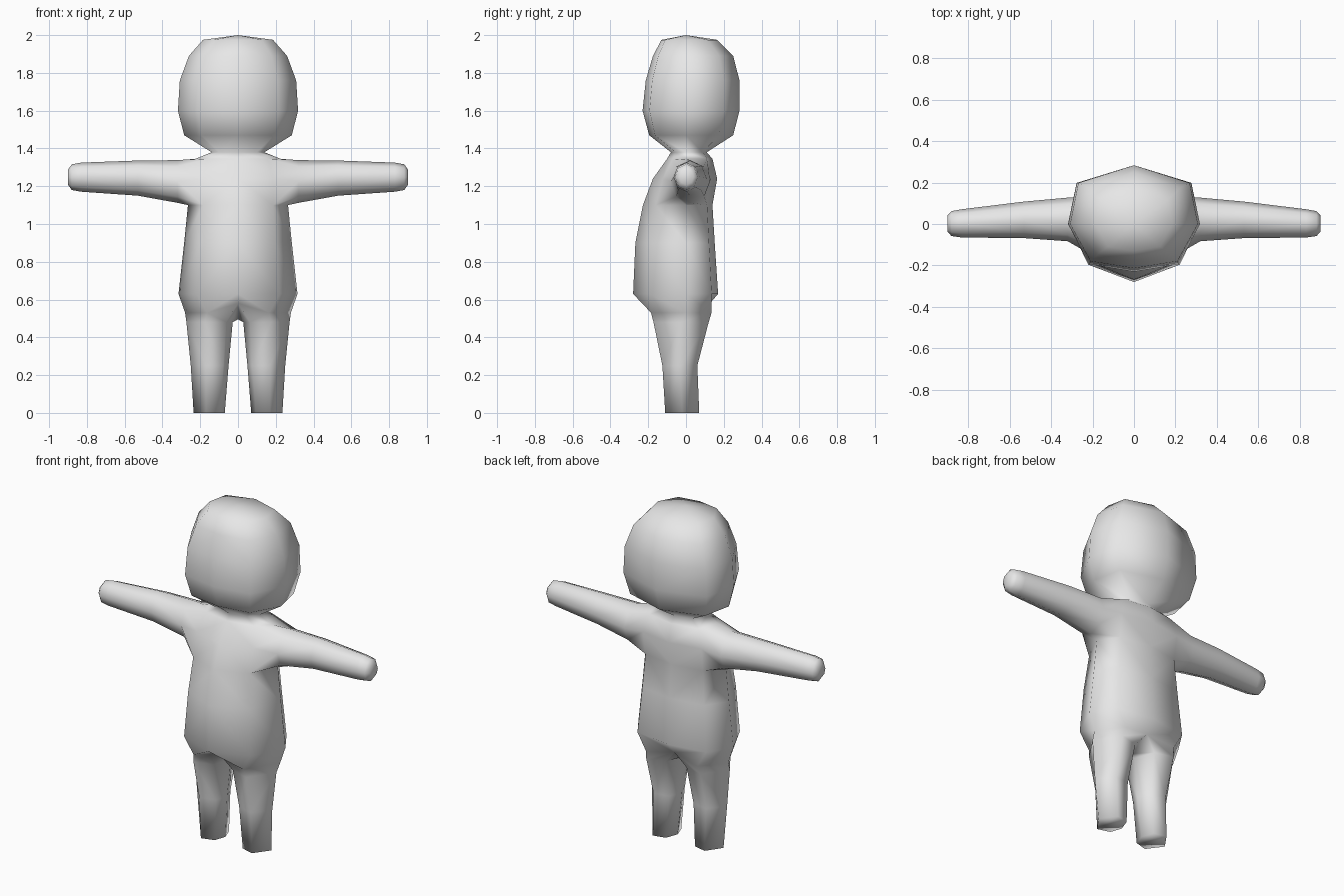
import bpy, bmesh
from math import sin, cos, pi

cube = bpy.data.objects.get("Cube")
if cube:
    bpy.data.objects.remove(cube, do_unlink=True)

skin = bpy.data.materials.new("plain grey")
skin.use_nodes = True
grey = (0.8, 0.8, 0.8, 1)
skin.diffuse_color = grey
skin.node_tree.nodes["Principled BSDF"].inputs["Base Color"].default_value = grey

bm = bmesh.new()


def add(points):
    return [bm.verts.new(p) for p in points]


def half_ring(z, w, front, back, fc, bc):
    """Left half of an eight-sided ring, from back to front.
    fc and bc place the front and back corners as shares of the extents."""
    return add([(0, back, z), (w * bc[0], back * bc[1], z), (w, 0.0, z),
                (w * fc[0], front * fc[1], z), (0, front, z)])


def bridge(a, b, closed=False, skip=()):
    n = len(a)
    for i in range(n if closed else n - 1):
        if i not in skip:
            j = (i + 1) % n
            bm.faces.new((a[i], a[j], b[j], b[i]))


# Torso: hips up to the neck; the side faces stay open for the arm
torso = [half_ring(*r, (0.7, 0.7), (0.72, 0.8)) for r in (
    (0.63, 0.315, -0.28, 0.17),
    (0.90, 0.285, -0.268, 0.152),
    (1.10, 0.265, -0.228, 0.14),
    (1.24, 0.27, -0.175, 0.165),
    (1.345, 0.225, -0.10, 0.14),
    (1.38, 0.14, -0.08, 0.11))]
for k in range(len(torso) - 1):
    bridge(torso[k], torso[k + 1], skip=(1, 2) if k in (2, 3) else ())

# Head: continues from the neck and closes at the crown
head = [torso[-1]] + [half_ring(*r, (0.68, 0.84), (0.87, 0.7)) for r in (
    (1.47, 0.285, -0.195, 0.25),
    (1.60, 0.318, -0.23, 0.283),
    (1.76, 0.308, -0.213, 0.283),
    (1.89, 0.26, -0.175, 0.25),
    (1.975, 0.185, -0.13, 0.165))]
for a, b in zip(head, head[1:]):
    bridge(a, b)
crown = bm.verts.new((0, 0, 2))
for a, b in zip(head[-1], head[-1][1:]):
    bm.faces.new((a, b, crown))

# Arm: grows from the opening in the torso side
low, mid, high = torso[2:5]
bm.verts.remove(mid[2])
arm = [low[2], low[3], mid[3], high[3], high[2], high[1], mid[1], low[1]]
for x, z, rz, y, ry in ((0.32, 1.225, 0.113, 0.022, 0.105),
                        (0.53, 1.243, 0.093, 0.02, 0.088),
                        (0.83, 1.248, 0.077, 0.003, 0.068),
                        (0.88, 1.248, 0.068, 0.002, 0.06),
                        (0.90, 1.248, 0.04, 0.002, 0.038)):
    ring = add([(x, y - ry * sin(i * pi / 4), z - rz * cos(i * pi / 4)) for i in range(8)])
    bridge(arm, ring, closed=True)
    arm = ring
bm.faces.new(arm)

# Leg: the hip ring narrows to a six-sided loop through the crotch
top = add([(0, 0.11, 0.56), (0.17, 0.135, 0.53), (0.28, 0, 0.53),
           (0.165, -0.185, 0.53), (0, -0.18, 0.58)])
bridge(top, torso[0])
leg = top + add([(0, -0.02, 0.495)])
for z, inner, outer, front, back in ((0.48, 0.028, 0.273, -0.172, 0.12),
                                     (0.25, 0.05, 0.25, -0.125, 0.06),
                                     (0.0, 0.07, 0.235, -0.11, 0.07)):
    w, c = outer - inner, (front + back) / 2
    ring = add([(inner + 0.16 * w, back * 0.75, z), (inner + 0.62 * w, back, z),
                (outer, c, z), (inner + 0.6 * w, front, z),
                (inner + 0.14 * w, front * 0.8, z), (inner, c, z)])
    bridge(leg, ring, closed=True)
    leg = ring
bm.faces.new(leg)

bmesh.ops.recalc_face_normals(bm, faces=bm.faces[:])
for f in bm.faces:
    f.smooth = True

mesh = bpy.data.meshes.new("figure")
bm.to_mesh(mesh)
bm.free()
mesh.materials.append(skin)
figure = bpy.data.objects.new("figure", mesh)
bpy.context.collection.objects.link(figure)

# Right half
mirror = figure.modifiers.new("Mirror", 'MIRROR')
mirror.use_clip = True
mirror.merge_threshold = 0.001
